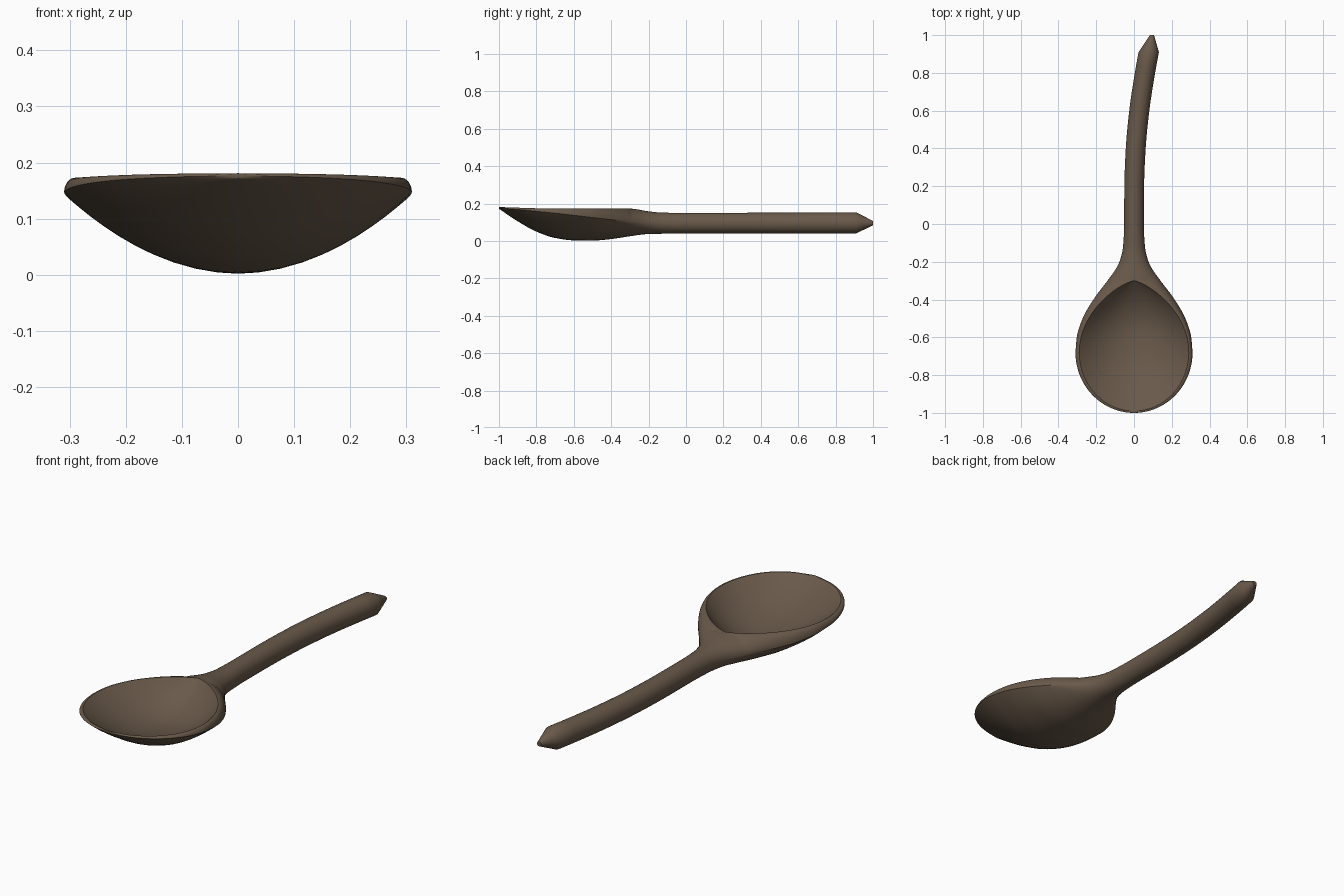
import bpy, bmesh, math

if "Cube" in bpy.data.objects:
    bpy.data.objects.remove(bpy.data.objects["Cube"])


def curve(pts, y):
    """Smooth interpolation through (y, value) points."""
    if y <= pts[0][0]:
        return pts[0][1]
    if y >= pts[-1][0]:
        return pts[-1][1]

    def slope(k):
        if k == 0 or k == len(pts) - 1:
            a, b = (pts[0], pts[1]) if k == 0 else (pts[-2], pts[-1])
            return (b[1] - a[1]) / (b[0] - a[0])
        s0 = (pts[k][1] - pts[k-1][1]) / (pts[k][0] - pts[k-1][0])
        s1 = (pts[k+1][1] - pts[k][1]) / (pts[k+1][0] - pts[k][0])
        return 2 * s0 * s1 / (s0 + s1) if s0 * s1 > 0 else 0
    i = max(k for k in range(len(pts) - 1) if pts[k][0] <= y)
    (y0, v0), (y1, v1) = pts[i], pts[i + 1]
    h = y1 - y0
    t = (y - y0) / h
    return (v0 * (2*t**3 - 3*t*t + 1) + h * slope(i) * (t**3 - 2*t*t + t)
            + v1 * (3*t*t - 2*t**3) + h * slope(i + 1) * (t**3 - t*t))


# Profiles along the length of the spoon
WIDTH = [(-.68, .31), (-.6, .303), (-.5, .272), (-.4, .215), (-.3, .14),
         (-.25, .104), (-.2, .077), (-.12, .058), (0, .052), (.91, .054)]
EDGE = [(-1, .176), (-.9, .168), (-.68, .146), (-.4, .114), (-.2, .096), (0, .095)]
TOP = [(-1, .181), (-.7, .173), (-.3, .173), (-.2, .158), (-.12, .151), (0, .15), (.91, .153)]
BOTTOM = [(-1, .172), (-.9, .105), (-.8, .05), (-.7, .016), (-.6, .003), (-.5, .002),
          (-.4, .01), (-.3, .025), (-.2, .037), (0, .04)]
BEND = [(.05, 0), (.2, .001), (.4, .009), (.6, .028), (.8, .058), (.91, .078), (1, .095)]


def section(y):
    """Closed cross-section: underside, shoulder, then the scooped bowl."""
    if y < -.68:
        hw = .31 * math.sqrt(max(1 - ((-.68 - y) / .32) ** 2, .0001))
        iw = .29 * math.sqrt(max(1 - ((-.68 - y) / .31) ** 2, 0))
    else:
        hw = curve(WIDTH, y)
        iw = .29 * max(1 - ((y + .68) / .38) ** 2, 0) ** .75
    v = (-.58 - y) / .41 if y < -.58 else (y + .58) / .28
    depth = .125 * max(1 - v * v, 0) if iw > 0 else 0
    ze, zt, zb = curve(EDGE, y), curve(TOP, y), curve(BOTTOM, y)
    cx = curve(BEND, y)
    if y > .91:                      # tapered handle end
        k = 1 - .8 * (y - .91) / .09
        hw *= k
        zt, zb = ze + (zt - ze) * k, ze + (zb - ze) * k
    f = min(max((y + .42) / .27, 0), 1)
    f = f * f * (3 - 2 * f)          # shallow bowl underside turns round
    half = []
    for i in range(13):
        a = math.pi / 2 * (1 - i / 12)
        z_bowl = zb + (ze - zb) * math.cos(a) ** 2
        z_round = ze - (ze - zb) * math.sin(a)
        half.append((hw * math.cos(a), z_bowl * (1 - f) + z_round * f))
    for i in range(1, 9):
        a = math.pi / 2 * i / 8
        half.append((iw + (hw - iw) * math.cos(a), ze + (zt - ze) * math.sin(a)))
    for i in range(1, 13):
        s = 1 - i / 12
        half.append((iw * s, zt - depth * (1 - s * s)))
    ring = half + [(-x, z) for x, z in half[-2:0:-1]]
    return [(cx + x, y, z) for x, z in ring]


# Stations, packed closely at the rounded ends of the bowl
ys = [-.65 - .35 * math.cos(math.pi / 2 * i / 28) for i in range(28)]
ys += [-.65 + .35 * math.sin(math.pi / 2 * i / 28) for i in range(29)]
ys += [-.3 + .025 * i for i in range(1, 13)]
ys += [.07 * i for i in range(1, 13)] + [.91, .94, .97, .99, 1.0]

bm = bmesh.new()
rings = [[bm.verts.new(p) for p in section(y)] for y in ys]
n = len(rings[0])
for a, b in zip(rings, rings[1:]):
    for i in range(n):
        j = (i + 1) % n
        bm.faces.new((a[i], a[j], b[j], b[i]))
bm.faces.new(rings[0][::-1])
bm.faces.new(rings[-1])
bmesh.ops.remove_doubles(bm, verts=bm.verts, dist=.00005)
bmesh.ops.recalc_face_normals(bm, faces=bm.faces)
mesh = bpy.data.meshes.new("spoon")
bm.to_mesh(mesh)
bm.free()

spoon = bpy.data.objects.new("spoon", mesh)
bpy.context.collection.objects.link(spoon)
wood = bpy.data.materials.new("dark wood")
wood.diffuse_color = (.14, .1, .068, 1)
wood.use_nodes = True
wood.node_tree.nodes["Principled BSDF"].inputs["Base Color"].default_value = wood.diffuse_color
mesh.materials.append(wood)

bpy.context.view_layer.objects.active = spoon
spoon.select_set(True)
bpy.ops.object.shade_smooth_by_angle(angle=math.radians(30))
